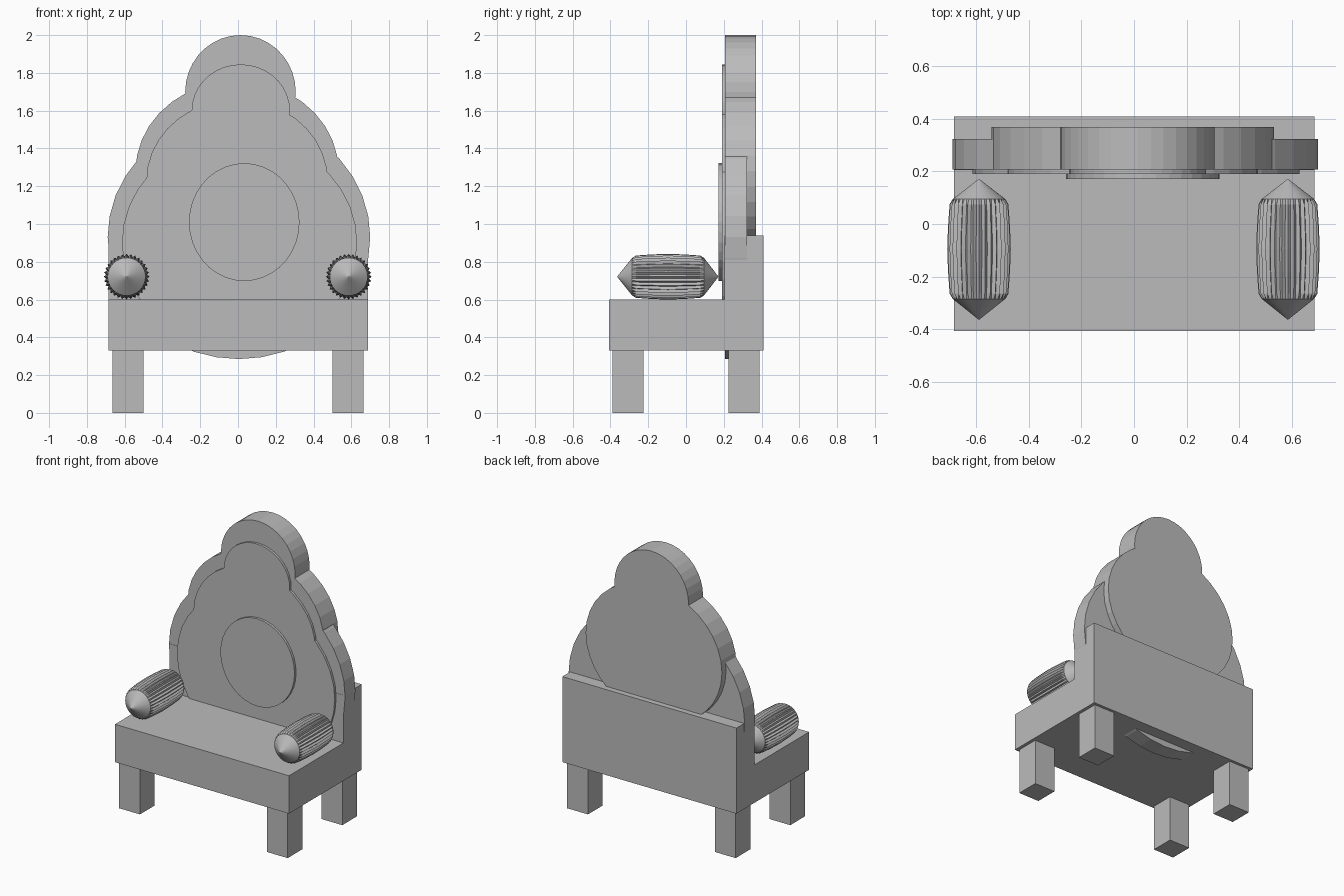
import bpy, bmesh, math

if "Cube" in bpy.data.objects:
    bpy.data.objects.remove(bpy.data.objects["Cube"], do_unlink=True)

# Single plain grey for the whole chair
grey = bpy.data.materials.new("plain_grey")
grey.use_nodes = True
grey.diffuse_color = (0.5, 0.5, 0.5, 1)
grey.node_tree.nodes["Principled BSDF"].inputs["Base Color"].default_value = (0.5, 0.5, 0.5, 1)


def finish(name, bm):
    bmesh.ops.recalc_face_normals(bm, faces=bm.faces)
    mesh = bpy.data.meshes.new(name)
    bm.to_mesh(mesh)
    bm.free()
    mesh.materials.append(grey)
    obj = bpy.data.objects.new(name, mesh)
    bpy.context.collection.objects.link(obj)
    return obj


def box(name, x, y, z):
    """Box from (low, high) ranges on each axis."""
    bm = bmesh.new()
    bmesh.ops.create_cube(bm, size=1)
    for v in bm.verts:
        v.co = [(r[0] + r[1]) / 2 + c * (r[1] - r[0]) for r, c in zip((x, y, z), v.co)]
    return finish(name, bm)


def disc(name, cx, cz, rx, rz, y0, y1, sides=36):
    """Upright oval plate, extruded from y0 back to y1."""
    bm = bmesh.new()
    ring = []
    for i in range(sides):
        a = math.tau * i / sides
        ring.append(bm.verts.new((cx + rx * math.cos(a), y0, cz + rz * math.sin(a))))
    face = bm.faces.new(ring)
    new = bmesh.ops.extrude_face_region(bm, geom=[face])["geom"]
    verts = [g for g in new if isinstance(g, bmesh.types.BMVert)]
    bmesh.ops.translate(bm, verts=verts, vec=(0, y1 - y0, 0))
    return finish(name, bm)


def roller(name, cx, cz, ridges=32):
    """Fluted barrel along y with a cone at each end."""
    # y position, ridge radius, groove radius
    profile = [(-0.285, 0.1, 0.1), (-0.265, 0.112, 0.1), (-0.18, 0.118, 0.106),
               (-0.095, 0.121, 0.109), (-0.01, 0.118, 0.106),
               (0.075, 0.112, 0.1), (0.095, 0.1, 0.1)]
    count = ridges * 2
    bm = bmesh.new()
    rings = []
    for y, high, low in profile:
        ring = []
        for i in range(count):
            a = math.tau * i / count
            r = low if i % 2 else high
            ring.append(bm.verts.new((cx + r * math.cos(a), y, cz + r * math.sin(a))))
        rings.append(ring)
    tips = [bm.verts.new((cx, y, cz)) for y in (-0.365, 0.172)]
    for i in range(count):
        j = (i + 1) % count
        for a, b in zip(rings, rings[1:]):
            bm.faces.new((a[i], a[j], b[j], b[i]))
        for tip, ring in zip(tips, (rings[0], rings[-1])):
            bm.faces.new((tip, ring[i], ring[j]))
    return finish(name, bm)


# Seat block and the low slab behind it
box("seat", (-0.685, 0.688), (-0.408, 0.41), (0.33, 0.6))
box("back_slab", (-0.685, 0.688), (0.205, 0.41), (0.33, 0.94))

# Four square legs
for side, x in (("left", (0.5, 0.665)), ("right", (-0.665, -0.5))):
    for end, y in (("front", (-0.39, -0.225)), ("rear", (0.225, 0.39))):
        box(f"{end}_{side}_leg", x, y, (0, 0.335))

# Stacked ovals of the backrest
disc("backrest_lower", 0.005, 0.93, 0.695, 0.645, 0.207, 0.323)
disc("backrest_middle", -0.005, 1.28, 0.5375, 0.478, 0.207, 0.37)
disc("backrest_top", 0.013, 1.70, 0.2925, 0.30, 0.207, 0.37)

# Thin inner panels on the front of the backrest
disc("panel_lower", 0.008, 0.90, 0.6225, 0.565, 0.19, 0.21)
disc("panel_middle", -0.005, 1.23, 0.48, 0.43, 0.19, 0.21)
disc("panel_top", 0.015, 1.60, 0.26, 0.245, 0.19, 0.21)
disc("medallion", 0.033, 1.01, 0.2925, 0.312, 0.172, 0.195)

# Fluted armrests
roller("left_armrest", 0.586, 0.721)
roller("right_armrest", -0.59, 0.721)
